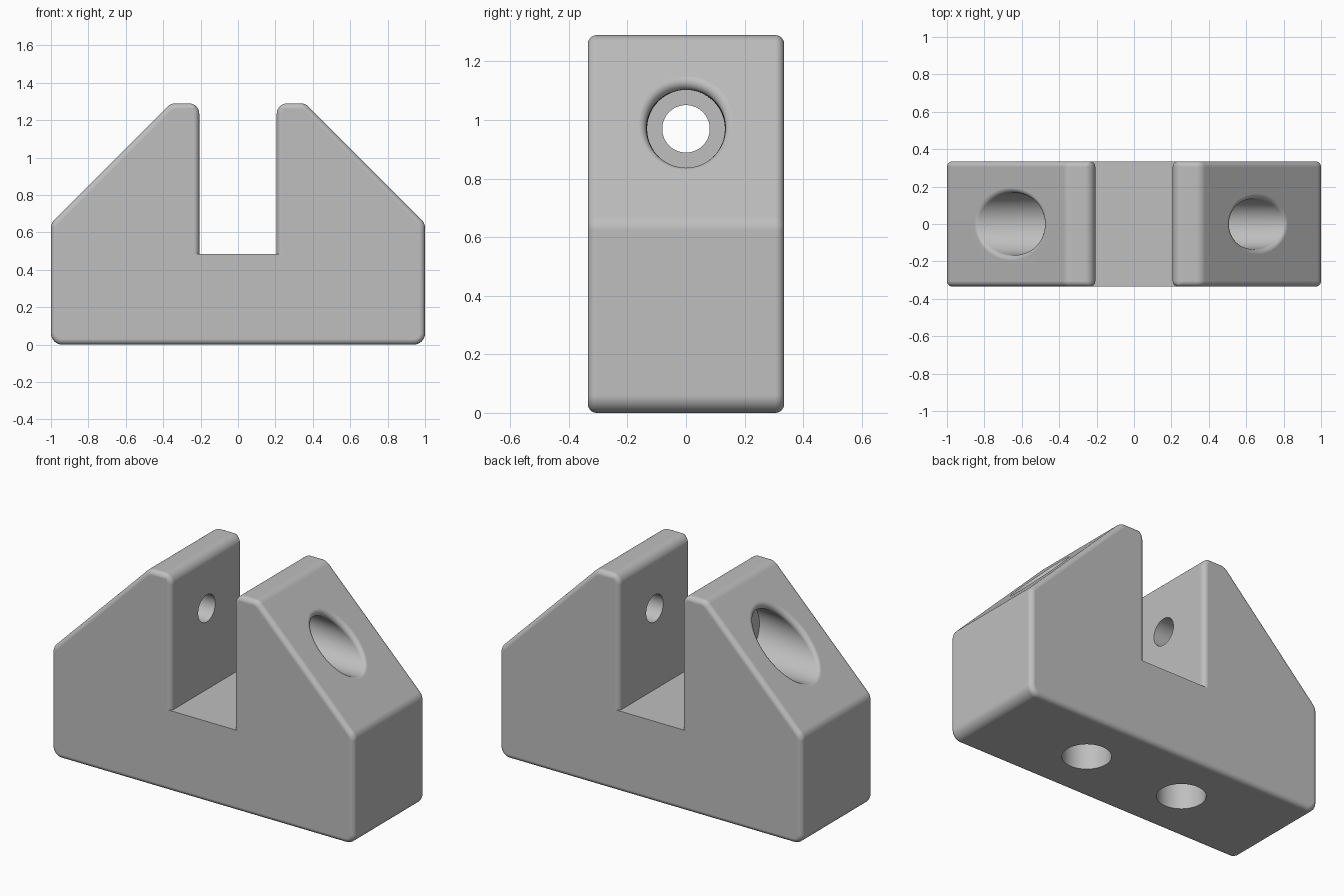
import bpy, bmesh, math
from mathutils import Vector

if "Cube" in bpy.data.objects:
    bpy.data.objects.remove(bpy.data.objects["Cube"], do_unlink=True)

HALF_Y, TOP, SHOULDER = 0.335, 1.29, 0.65   # block depth, height, start of slope
SLOPE = 1.65                                # slope plane: |x| + z = SLOPE
SLOT_W, SLOT_Z, HOLE_Z = 0.207, 0.485, 0.97
FLOOR_X = 0.37                              # inner end of the counterbores
SIDES, STEPS = 64, 8
QUARTER = [math.pi / 2 * i / STEPS for i in range(STEPS + 1)]

grey = bpy.data.materials.new("light grey")
grey.use_nodes = True
grey.diffuse_color = (0.52, 0.52, 0.52, 1)
grey.node_tree.nodes["Principled BSDF"].inputs["Base Color"].default_value = (0.52, 0.52, 0.52, 1)


def loft(rings, name):
    """Closed solid skinned through rings with equal point counts."""
    bm = bmesh.new()
    rows = [[bm.verts.new(p) for p in ring] for ring in rings]
    n = len(rows[0])
    for a, b in zip(rows, rows[1:]):
        for i in range(n):
            j = (i + 1) % n
            bm.faces.new((a[i], a[j], b[j], b[i]))
    bm.faces.new(rows[0])
    bm.faces.new(rows[-1])
    bmesh.ops.recalc_face_normals(bm, faces=bm.faces)
    mesh = bpy.data.meshes.new(name)
    bm.to_mesh(mesh)
    bm.free()
    mesh.materials.append(grey)
    obj = bpy.data.objects.new(name, mesh)
    bpy.context.collection.objects.link(obj)
    return obj


def block():
    """Sloped block with rounded corners and rounded front and back rims."""
    low_r, high_r, rim_r = 0.06, 0.065, 0.03
    cut = high_r * math.tan(math.pi / 8)
    corners = [  # arc centre x and z, radius, start and end angle
        (1 - low_r, low_r, low_r, -90, 0),
        (1 - high_r, SHOULDER - cut, high_r, 0, 45),
        (SLOPE - TOP - cut, TOP - high_r, high_r, 45, 90),
    ]

    def ring(y, inset):
        half = []
        for cx, cz, r, start, end in corners:
            for k in range(STEPS + 1):
                a = math.radians(start + (end - start) * k / STEPS)
                half.append((cx + (r - inset) * math.cos(a), y, cz + (r - inset) * math.sin(a)))
        return half + [(-x, y, z) for x, y, z in reversed(half)]

    rim = [(HALF_Y - rim_r + rim_r * math.sin(a), rim_r * (1 - math.cos(a))) for a in QUARTER]
    front = [ring(-y, inset) for y, inset in reversed(rim)]
    return loft(front + [ring(y, inset) for y, inset in rim], "slotted_bracket")


def slot_cutter():
    """Slot with flared ends and a flared mouth, which leaves rounded wall edges."""
    side_r, top_r = 0.03, 0.055
    side = [(side_r * (1 - math.cos(a)), HALF_Y - side_r + side_r * math.sin(a)) for a in QUARTER]
    side.append((side_r, HALF_Y + 0.1))
    side = [(d, -y) for d, y in reversed(side)] + side
    levels = [(0, SLOT_Z)]
    levels += [(top_r * (1 - math.cos(a)), TOP - top_r + top_r * math.sin(a)) for a in QUARTER]
    levels.append((top_r, TOP + 0.1))
    rings = []
    for grow, z in levels:
        right = [(SLOT_W + grow + d, y, z) for d, y in side]
        rings.append(right + [(-x, y, z) for x, y, z in reversed(right)])
    return loft(rings, "slot_cutter")


def counterbore_cutter(sign, radius, fillet, name):
    """Level bore into the slope, its mouth rounded by a rolling-ball fillet."""
    normal = Vector((1, 0, 1)).normalized()
    columns = []
    for i in range(SIDES):
        a = 2 * math.pi * i / SIDES
        c, s = math.cos(a), math.sin(a)
        z = HOLE_Z + radius * s
        rim = Vector((SLOPE - z, radius * c, z))
        radial = Vector((0, c, s))
        tangent = Vector((-c, -s, c)).normalized()
        inward = tangent.cross(radial).normalized()
        inward *= -1 if inward.x > 0 else 1
        outward = tangent.cross(normal).normalized()
        outward *= -1 if outward.dot(radial) < 0 else 1
        wedge = inward.angle(outward)
        setback = fillet / math.tan(wedge / 2)
        centre = rim + (inward + outward).normalized() * (fillet / math.sin(wedge / 2))
        start = (rim + inward * setback - centre).normalized()
        end = (rim + outward * setback - centre).normalized()
        column = [Vector((FLOOR_X, radius * c, z))]
        column += [centre + start.slerp(end, k / STEPS).normalized() * fillet
                   for k in range(STEPS + 1)]
        column.append(column[-1] + normal * 0.1)
        columns.append([(sign * p.x, p.y, p.z) for p in column])
    return loft(list(zip(*columns)), name)


def cylinder_cutter(radius, start, end, name):
    """Round cutter between two points."""
    start, end = Vector(start), Vector(end)
    turn = (end - start).to_track_quat('Z', 'Y')
    circle = [turn @ Vector((radius * math.cos(2 * math.pi * i / SIDES),
                             radius * math.sin(2 * math.pi * i / SIDES), 0)) for i in range(SIDES)]
    return loft([[p + start for p in circle], [p + end for p in circle]], name)


body = block()

# Slot, cross bolt hole, two counterbores and two blind holes underneath
cutters = [
    slot_cutter(),
    counterbore_cutter(1, 0.133, 0.028, "left_counterbore_cutter"),
    counterbore_cutter(-1, 0.165, 0.028, "right_counterbore_cutter"),
    cylinder_cutter(0.081, (-0.45, 0, HOLE_Z), (0.45, 0, HOLE_Z), "bolt_hole_cutter"),
]
for sign in (-1, 1):
    cutters.append(cylinder_cutter(0.133, (sign * 0.33, 0, -0.1), (sign * 0.33, 0, 0.33),
                                   "base_hole_cutter"))

bpy.ops.object.select_all(action='DESELECT')
bpy.context.view_layer.objects.active = body
body.select_set(True)
for cutter in cutters:
    cutter.hide_render = True
    mod = body.modifiers.new(cutter.name, 'BOOLEAN')
    mod.operation = 'DIFFERENCE'
    mod.solver = 'EXACT'
    mod.object = cutter
    bpy.ops.object.modifier_apply(modifier=mod.name)
for cutter in cutters:
    bpy.data.objects.remove(cutter, do_unlink=True)

# Smooth fillets with crisp flats
bpy.ops.object.shade_smooth_by_angle(angle=math.radians(30))
weighted = body.modifiers.new("even_shading", 'WEIGHTED_NORMAL')
weighted.keep_sharp = True
